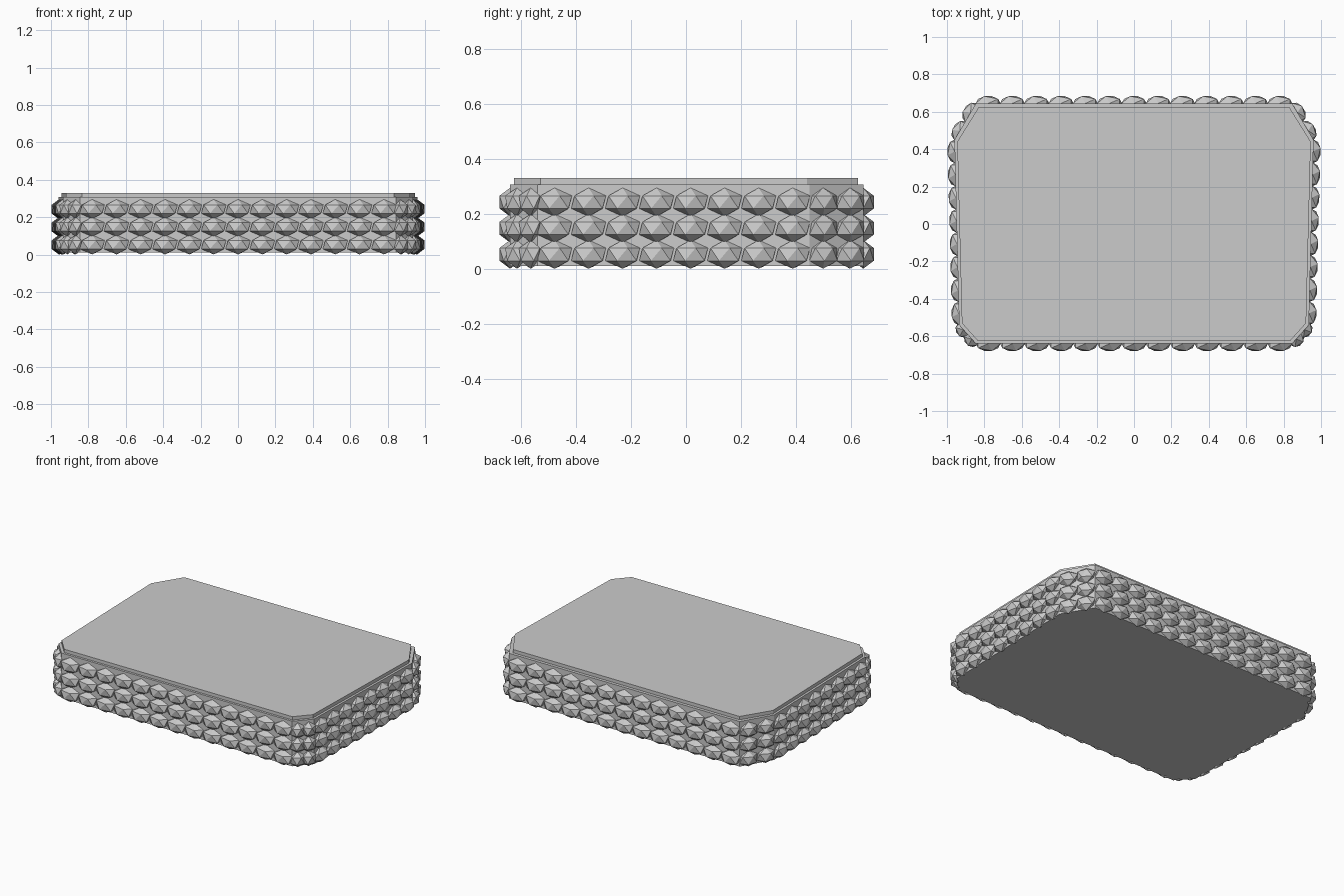
import bpy, bmesh, math
from mathutils import Matrix, Vector

cube = bpy.data.objects.get("Cube")
if cube:
    bpy.data.objects.remove(cube, do_unlink=True)

stone = bpy.data.materials.new("grey stone")
stone.use_nodes = True
grey = (0.6, 0.6, 0.6, 1)
stone.diffuse_color = grey
stone.node_tree.nodes["Principled BSDF"].inputs["Base Color"].default_value = grey


def add_object(name, bm):
    bmesh.ops.recalc_face_normals(bm, faces=bm.faces)
    mesh = bpy.data.meshes.new(name)
    bm.to_mesh(mesh)
    bm.free()
    mesh.materials.append(stone)
    obj = bpy.data.objects.new(name, mesh)
    bpy.context.collection.objects.link(obj)
    return obj


def mirrored(half):
    """Close a right-hand outline by mirroring it across x."""
    return half + [(-x, y) for x, y in reversed(half)]


def slab(name, outline, bottom, top):
    bm = bmesh.new()
    base = bm.faces.new([bm.verts.new((x, y, bottom)) for x, y in outline])
    result = bmesh.ops.extrude_face_region(bm, geom=[base], use_keep_orig=True)
    verts = [g for g in result["geom"] if isinstance(g, bmesh.types.BMVert)]
    bmesh.ops.translate(bm, verts=verts, vec=(0, 0, top - bottom))
    return add_object(name, bm)


# Chamfered body and the slightly smaller slab on top
body_outline = mirrored([(0.845, -0.64), (0.935, -0.54), (0.96, 0.45), (0.845, 0.645)])
slab_outline = mirrored([(0.835, -0.625), (0.92, -0.53), (0.945, 0.44), (0.83, 0.625)])
slab("body", body_outline, 0.01, 0.308)
slab("top_slab", slab_outline, 0.308, 0.33)

# Faceted stones in three rows, evenly spaced along each wall
counts = [2, 8, 2, 13, 2, 8, 2, 13]
for row, height in zip(("lower", "middle", "upper"), (0.053, 0.148, 0.243)):
    bm = bmesh.new()
    for i, count in enumerate(counts):
        start = Vector(body_outline[i])
        wall = Vector(body_outline[(i + 1) % len(counts)]) - start
        spacing = wall.length / count
        turn = Matrix.Rotation(math.atan2(wall.y, wall.x), 4, "Z")
        size = Matrix.Diagonal((max(spacing * 0.57, 0.05), 0.045, 0.052, 1))
        for k in range(count):
            spot = start + wall * ((k + 0.5) / count)
            place = Matrix.Translation((spot.x, spot.y, height))
            bmesh.ops.create_icosphere(bm, subdivisions=1, radius=1,
                                       matrix=place @ turn @ size)
    add_object(row + "_stone_row", bm)
